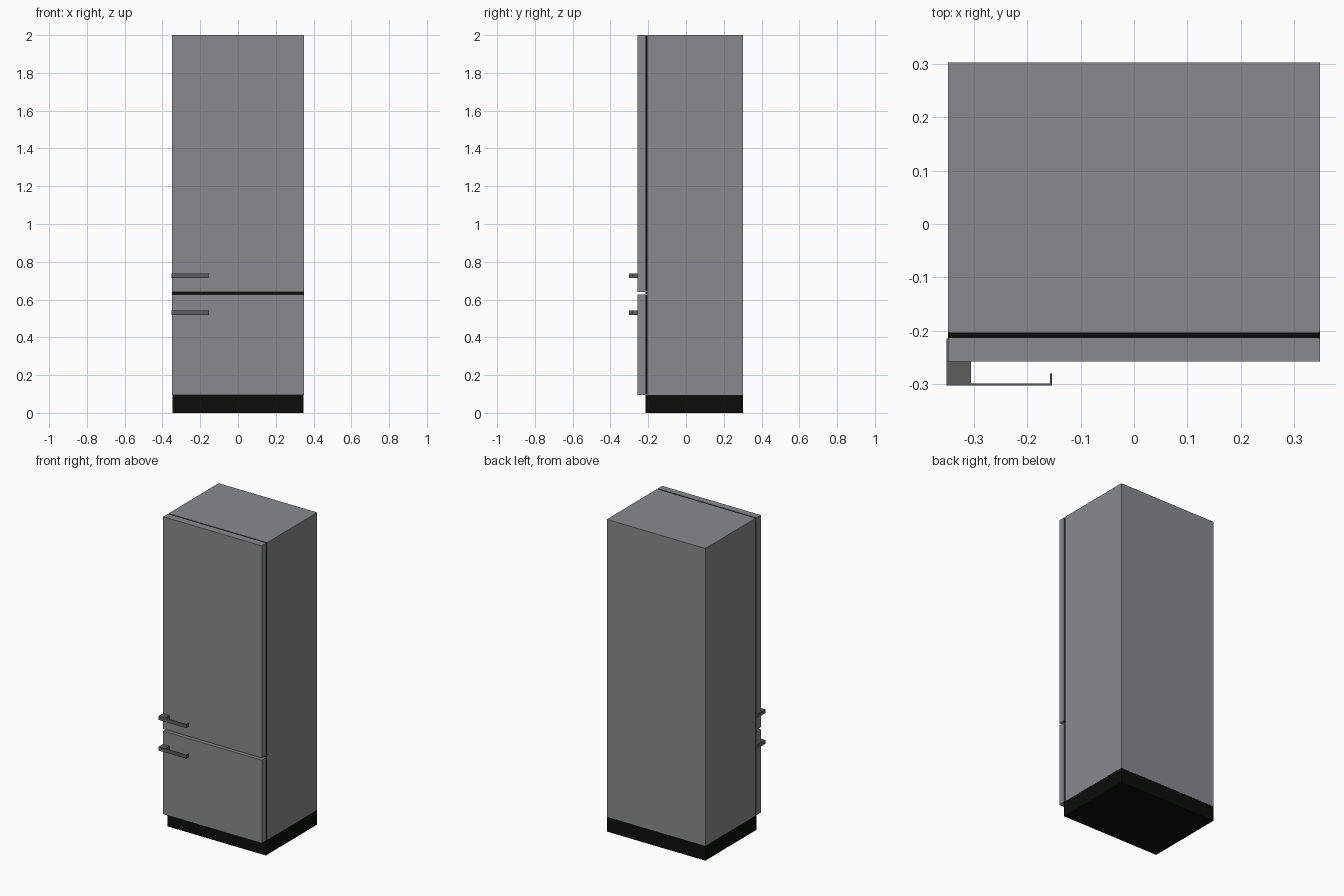
import bpy, bmesh

if "Cube" in bpy.data.objects:
    bpy.data.objects.remove(bpy.data.objects["Cube"])


def material(name, value):
    m = bpy.data.materials.new(name)
    m.diffuse_color = (*value, 1)
    m.use_nodes = True
    m.node_tree.nodes["Principled BSDF"].inputs["Base Color"].default_value = m.diffuse_color
    return m


STEEL = material("grey_steel", (0.25, 0.254, 0.258))
HANDLE = material("dark_grey_metal", (0.11, 0.11, 0.11))
BLACK = material("black_rubber", (0.003, 0.004, 0.003))


def boxes(name, mat, extents):
    """One object from boxes given as (x0, x1, y0, y1, z0, z1)."""
    bm = bmesh.new()
    for x0, x1, y0, y1, z0, z1 in extents:
        for v in bmesh.ops.create_cube(bm, size=1)["verts"]:
            v.co.x = x1 if v.co.x > 0 else x0
            v.co.y = y1 if v.co.y > 0 else y0
            v.co.z = z1 if v.co.z > 0 else z0
    me = bpy.data.meshes.new(name)
    bm.to_mesh(me)
    bm.free()
    me.materials.append(mat)
    ob = bpy.data.objects.new(name, me)
    bpy.context.collection.objects.link(ob)
    return ob


W = 0.349                        # half width
BACK, CASE, SEAL, DOOR = 0.3025, -0.203, -0.2135, -0.258   # depth planes
FRONT = -0.3025                  # handle front
BASE, TOP = 0.095, 2.0

# Case and black plinth
boxes("cabinet", STEEL, [(-W, W, CASE, BACK, BASE, TOP)])
boxes("plinth", BLACK, [(-W + 0.001, W - 0.001, -0.215, BACK - 0.001, 0, BASE)])

# Divider strip visible in the gap between the doors
boxes("divider", BLACK, [(-W, W, SEAL, CASE, 0.628, 0.64)])

# Doors, each with a slightly inset seal and a handle
for name, z0, z1, hz in (("upper", 0.641, TOP, 0.727), ("lower", BASE, 0.627, 0.531)):
    boxes(name + "_door", STEEL, [(-W, W, DOOR, SEAL, z0, z1)])
    boxes(name + "_seal", BLACK,
          [(-W + 0.003, W - 0.003, SEAL, CASE, z0 + 0.002, z1 - 0.002)])
    h0, h1 = hz - 0.012, hz + 0.012
    # Mounting block wraps the door edge; thin grip ends in a small lip
    boxes(name + "_handle", HANDLE, [
        (-W - 0.002, -0.305, FRONT, -0.2145, h0, h1),
        (-0.305, -0.154, FRONT, FRONT + 0.004, h0, h1),
        (-0.157, -0.154, FRONT + 0.004, -0.28, h0, h1)])
